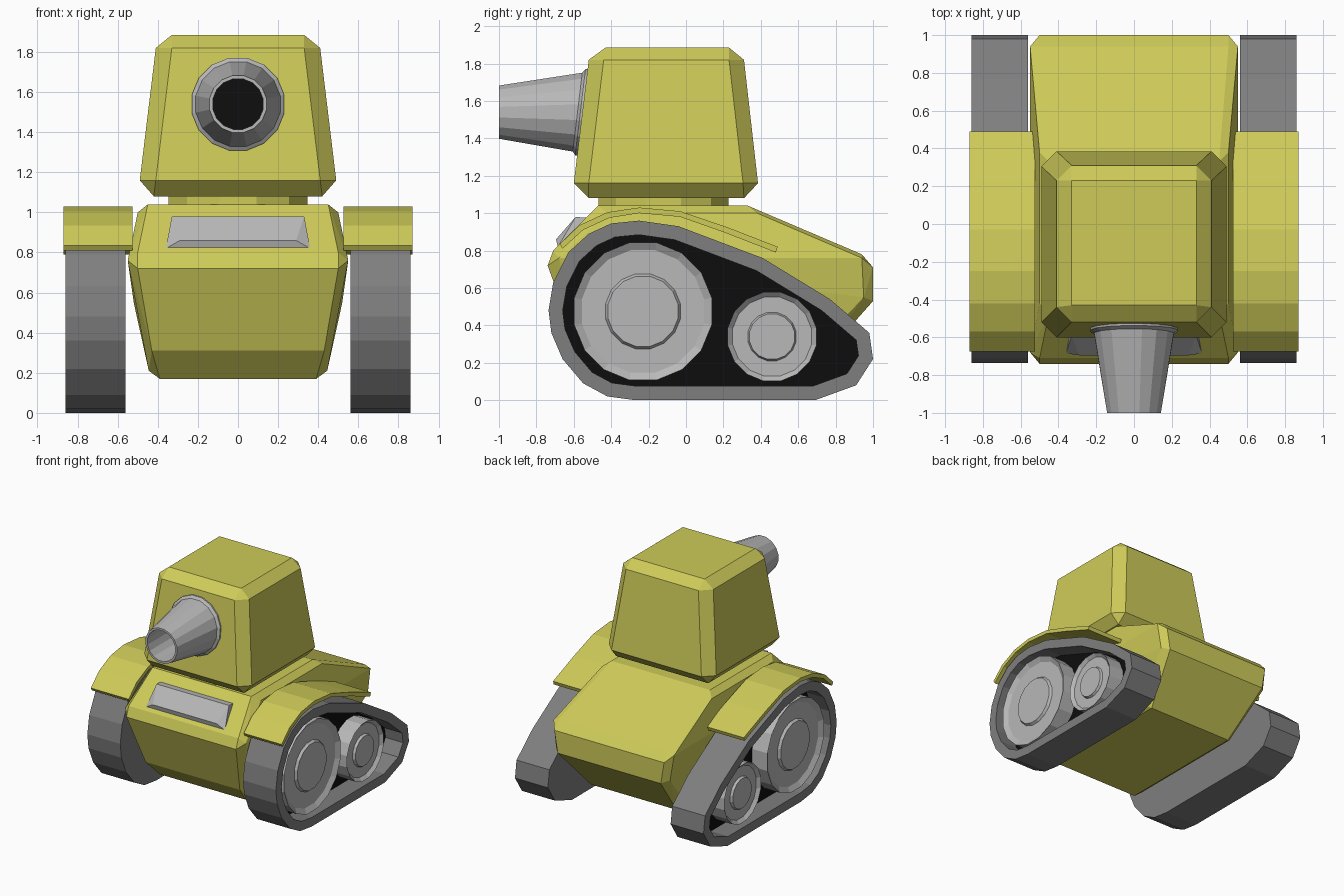
import bpy, bmesh, math
from mathutils import Vector

if "Cube" in bpy.data.objects:
    bpy.data.objects.remove(bpy.data.objects["Cube"])


def material(name, rgb):
    m = bpy.data.materials.new(name)
    m.diffuse_color = (*rgb, 1)
    m.use_nodes = True
    m.node_tree.nodes["Principled BSDF"].inputs["Base Color"].default_value = m.diffuse_color
    return m


YELLOW = material("yellow_paint", (0.62, 0.60, 0.10))
DARK = material("track_grey", (0.21, 0.21, 0.21))
METAL = material("light_metal", (0.48, 0.48, 0.48))
BLACK = material("black", (0.004, 0.004, 0.004))


def finish(bm, name, mats, mirror=False):
    bmesh.ops.recalc_face_normals(bm, faces=bm.faces)
    me = bpy.data.meshes.new(name)
    bm.to_mesh(me)
    bm.free()
    for m in mats:
        me.materials.append(m)
    ob = bpy.data.objects.new(name, me)
    bpy.context.collection.objects.link(ob)
    if mirror:
        ob.modifiers.new("mirror", 'MIRROR').use_mirror_merge = False
    return ob


def hull_solid(name, half_points, mat):
    """Faceted convex solid from points mirrored across x."""
    bm = bmesh.new()
    for x, y, z in half_points:
        for s in (-1, 1):
            bm.verts.new((s * x, y, z))
    res = bmesh.ops.convex_hull(bm, input=bm.verts)
    junk = [g for g in res["geom_interior"] if isinstance(g, bmesh.types.BMVert)]
    bmesh.ops.delete(bm, geom=junk, context='VERTS')
    bmesh.ops.dissolve_limit(bm, angle_limit=math.radians(2.5), verts=bm.verts, edges=bm.edges)
    return finish(bm, name, [mat])


def lathe(name, profile, sides, place, mat, mirror=False, caps=True, phase=0.5):
    """Spin (radius, offset) points; place(u, v, offset) gives the position."""
    bm = bmesh.new()
    rings = []
    for r, t in profile:
        angles = [2 * math.pi * (i + phase) / sides for i in range(sides)]
        rings.append([bm.verts.new(place(r * math.cos(a), r * math.sin(a), t)) for a in angles])
    for a, b in zip(rings, rings[1:]):
        for i in range(sides):
            j = (i + 1) % sides
            bm.faces.new((a[i], a[j], b[j], b[i]))
    if caps:
        bm.faces.new(rings[0])
        bm.faces.new(rings[-1])
    return finish(bm, name, [mat], mirror)


def prism(points, x0, x1):
    """Extrude a y-z outline along x; returns the bmesh and the outer cap."""
    bm = bmesh.new()
    a = [bm.verts.new((x0, y, z)) for y, z in points]
    b = [bm.verts.new((x1, y, z)) for y, z in points]
    n = len(points)
    for i in range(n):
        j = (i + 1) % n
        bm.faces.new((a[i], a[j], b[j], b[i]))
    bm.faces.new(a)
    cap = bm.faces.new(b)
    bmesh.ops.recalc_face_normals(bm, faces=bm.faces)
    return bm, cap


# Hull: centre profile plus slightly inset, wider side outline
hull_solid("hull", [
    (0.50, -0.74, 0.72), (0.50, -0.71, 0.80), (0.45, -0.47, 1.04), (0.45, 0.33, 1.04),
    (0.50, 0.94, 0.78), (0.50, 1.00, 0.71), (0.47, 1.00, 0.53),
    (0.39, 0.68, 0.17), (0.39, -0.46, 0.17), (0.43, -0.59, 0.31),
    (0.55, -0.68, 0.76), (0.50, -0.42, 1.00), (0.50, 0.38, 1.00), (0.55, 0.94, 0.76),
    (0.52, 0.95, 0.55), (0.445, 0.63, 0.21), (0.445, -0.44, 0.21)], YELLOW)

# Front plate on the sloping nose
hull_solid("front_plate", [
    (0.36, -0.685, 0.82), (0.33, -0.53, 0.975), (0.29, -0.695, 0.86),
    (0.33, -0.59, 0.98), (0.36, -0.64, 0.80)], METAL)

# Turret ring
lathe("turret_ring", [(0.36, 1.0), (0.36, 1.12)], 12,
      lambda u, v, t: (u, v - 0.12, t), YELLOW)

# Turret: tapered box with chamfered edges
turret = [(0.42, -0.52, 1.08), (0.42, 0.31, 1.08), (0.33, -0.43, 1.885), (0.33, 0.23, 1.885)]
for w, y0, y1, z in ((0.49, -0.60, 0.385, 1.16), (0.41, -0.52, 0.31, 1.82)):
    c = 0.08
    turret += [(w - c, y0, z), (w, y0 + c, z), (w, y1 - c, z), (w - c, y1, z)]
hull_solid("turret", turret, YELLOW)


# Gun barrel: flange leans with the turret face, hollow muzzle
def barrel_place(u, v, t):
    lean = 0.12 * max(0, min(1, (t + 1.0) / 0.4))
    return (u, t + lean * v, 1.54 + v)


lathe("barrel", [(0.235, -0.50), (0.235, -0.565), (0.215, -0.58), (0.145, -1.0),
                 (0.128, -1.0), (0.128, -0.62)], 16, barrel_place, METAL, caps=False)
lathe("barrel_bore", [(0.128, -0.62), (0.128, -0.60)], 16, barrel_place, BLACK)

# Tracks: outline prism with a recessed black outer side
track = [(-0.735, 0.48), (-0.71, 0.63), (-0.63, 0.79), (-0.52, 0.89), (-0.40, 0.945),
         (-0.25, 0.96), (-0.04, 0.93), (0.41, 0.76), (0.77, 0.54), (0.98, 0.36),
         (1.00, 0.22), (0.91, 0.08), (0.69, 0.0), (-0.27, 0.0), (-0.42, 0.02),
         (-0.55, 0.09), (-0.66, 0.22), (-0.72, 0.36)]
bm, cap = prism(track, 0.56, 0.86)
bmesh.ops.inset_region(bm, faces=[cap], thickness=0.075, use_even_offset=True)
ext = bmesh.ops.extrude_discrete_faces(bm, faces=[cap])["faces"]
bmesh.ops.translate(bm, verts=ext[0].verts, vec=Vector((-0.16, 0, 0)))
ext[0].material_index = 1
finish(bm, "tracks", [DARK, BLACK], mirror=True)

# Wheels: rim, dished face and raised hub
for name, y, z, r in (("front_wheels", -0.23, 0.475, 0.375), ("rear_wheels", 0.46, 0.34, 0.242)):
    lathe(name, [(r, 0.68), (r, 0.84), (r * 0.89, 0.815), (r * 0.545, 0.815),
                 (r * 0.51, 0.835), (r * 0.44, 0.835)], 16,
          lambda u, v, t, y=y, z=z: (t, y + u, z + v), METAL, mirror=True)

# Fenders: bent strips over the tracks
top = [(-0.675, 0.835), (-0.57, 0.935), (-0.42, 1.005), (-0.25, 1.03), (-0.03, 1.01),
       (0.22, 0.925), (0.49, 0.82)]
bottom = [(-0.66, 0.81), (-0.55, 0.91), (-0.41, 0.975), (-0.25, 1.0), (-0.03, 0.98),
          (0.21, 0.895), (0.48, 0.79)]
bm, cap = prism(top + bottom[::-1], 0.525, 0.87)
finish(bm, "fenders", [YELLOW], mirror=True)
